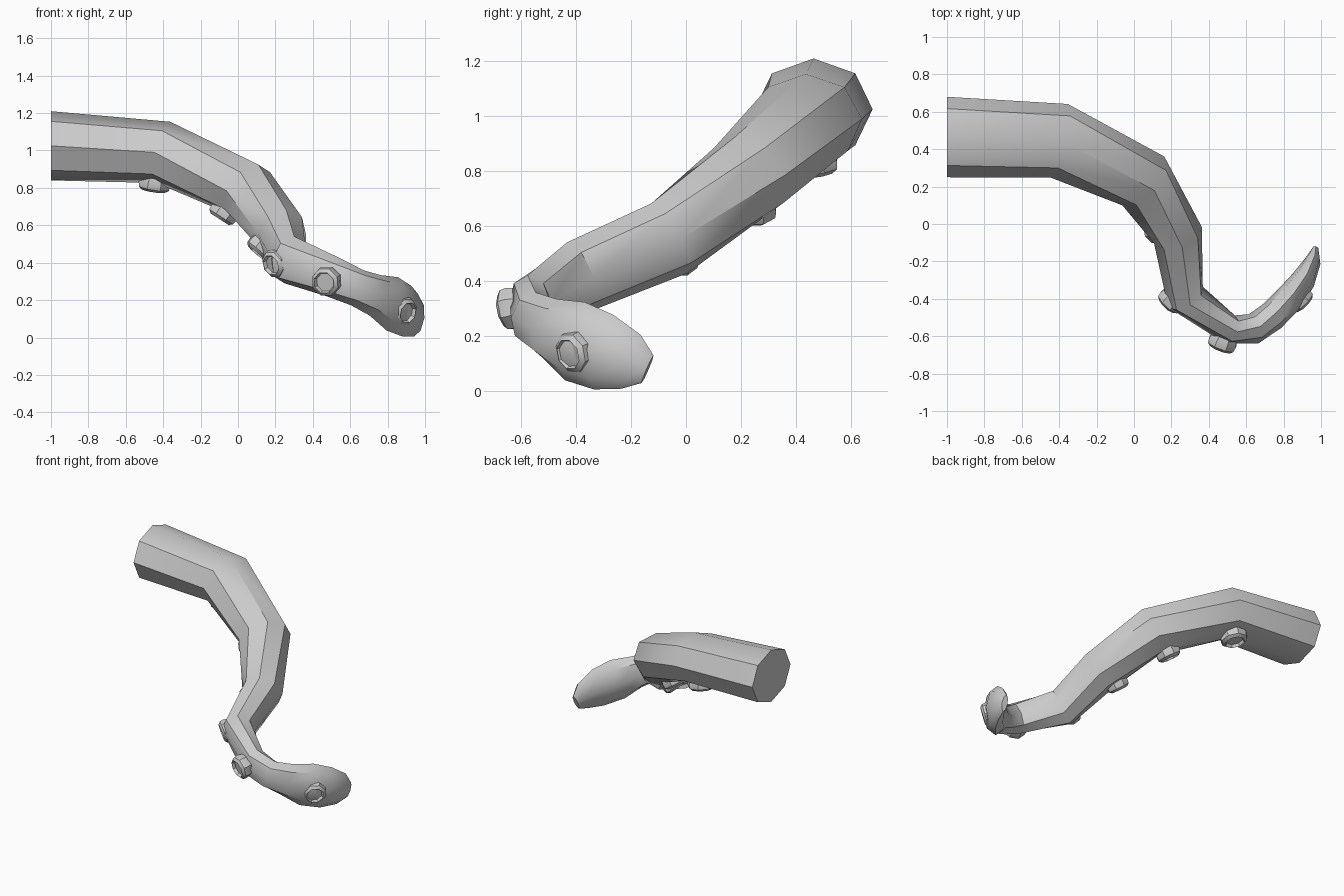
import bpy, bmesh, math
from mathutils import Vector, Matrix

if "Cube" in bpy.data.objects:
    bpy.data.objects.remove(bpy.data.objects["Cube"])

SIDES = 8


def finish(bm, name, angle):
    bmesh.ops.recalc_face_normals(bm, faces=bm.faces)
    me = bpy.data.meshes.new(name)
    bm.to_mesh(me)
    bm.free()
    ob = bpy.data.objects.new(name, me)
    bpy.context.collection.objects.link(ob)
    bpy.ops.object.select_all(action='DESELECT')
    bpy.context.view_layer.objects.active = ob
    ob.select_set(True)
    bpy.ops.object.shade_smooth_by_angle(angle=math.radians(angle))
    return ob


def loft(bm, rings):
    for a, b in zip(rings, rings[1:]):
        for i in range(SIDES):
            j = (i + 1) % SIDES
            bm.faces.new((a[i], a[j], b[j], b[i]))
    bm.faces.new(rings[0])
    bm.faces.new(rings[-1])


# Arm path: centre x, y, z, sideways radius, upright radius
PATH = [
    (-1.00, 0.465, 1.025, 0.215, 0.185),
    (-0.40, 0.445, 0.990, 0.202, 0.168),
    (0.05, 0.230, 0.785, 0.172, 0.160),
    (0.235, -0.06, 0.555, 0.135, 0.145),
    (0.275, -0.39, 0.415, 0.108, 0.135),
    (0.515, -0.565, 0.320, 0.080, 0.108),
    (0.640, -0.560, 0.265, 0.082, 0.100),
    (0.735, -0.495, 0.225, 0.080, 0.115),
    (0.825, -0.405, 0.180, 0.078, 0.150),
    (0.905, -0.300, 0.140, 0.066, 0.142),
    (0.955, -0.200, 0.105, 0.044, 0.105),
    (0.968, -0.140, 0.078, 0.020, 0.055),
]

# Tapering arm with flattened paddle tip
bm = bmesh.new()
pts = [Vector(p[:3]) for p in PATH]
rings = []
for k, p in enumerate(PATH):
    a = (pts[k] - pts[k - 1]).normalized() if k else Vector((1, 0, 0))
    b = (pts[k + 1] - pts[k]).normalized() if k < len(pts) - 1 else a
    t = (a + b).normalized() if k else Vector((1, 0, 0))
    side = t.cross(Vector((0, 0, 1))).normalized()
    up = side.cross(t)
    rings.append([bm.verts.new(pts[k] + side * p[3] * math.cos(i * math.tau / SIDES)
                               + up * p[4] * math.sin(i * math.tau / SIDES))
                  for i in range(SIDES)])
loft(bm, rings)
finish(bm, "tentacle_arm", 40)

# Suckers: rim centre, facing direction, radius
SUCKERS = [
    ((-0.45, 0.47, 0.80), (-0.15, 0.15, -1), 0.092),
    ((-0.09, 0.25, 0.645), (-0.55, 0.0, -0.85), 0.085),
    ((0.105, -0.03, 0.465), (-0.65, -0.1, -0.75), 0.078),
    ((0.185, -0.425, 0.390), (-0.65, -0.70, -0.3), 0.078),
    ((0.465, -0.655, 0.295), (-0.35, -0.9, -0.2), 0.082),
    ((0.900, -0.420, 0.135), (0.66, -0.70, -0.25), 0.080),
]
PROFILE = [(0.9, -0.06), (1.0, -0.025), (0.95, 0.0), (0.72, 0.015), (0.62, -0.005)]
for n, (c, d, r) in enumerate(SUCKERS):
    bm = bmesh.new()
    rot = Vector(d).to_track_quat('Z', 'Y').to_matrix()
    loft(bm, [[bm.verts.new(Vector(c) + rot @ Vector((
        r * f * math.cos((i + 0.5) * math.tau / SIDES),
        r * f * math.sin((i + 0.5) * math.tau / SIDES), h)))
        for i in range(SIDES)] for f, h in PROFILE])
    finish(bm, f"sucker_{n + 1}", 30)
